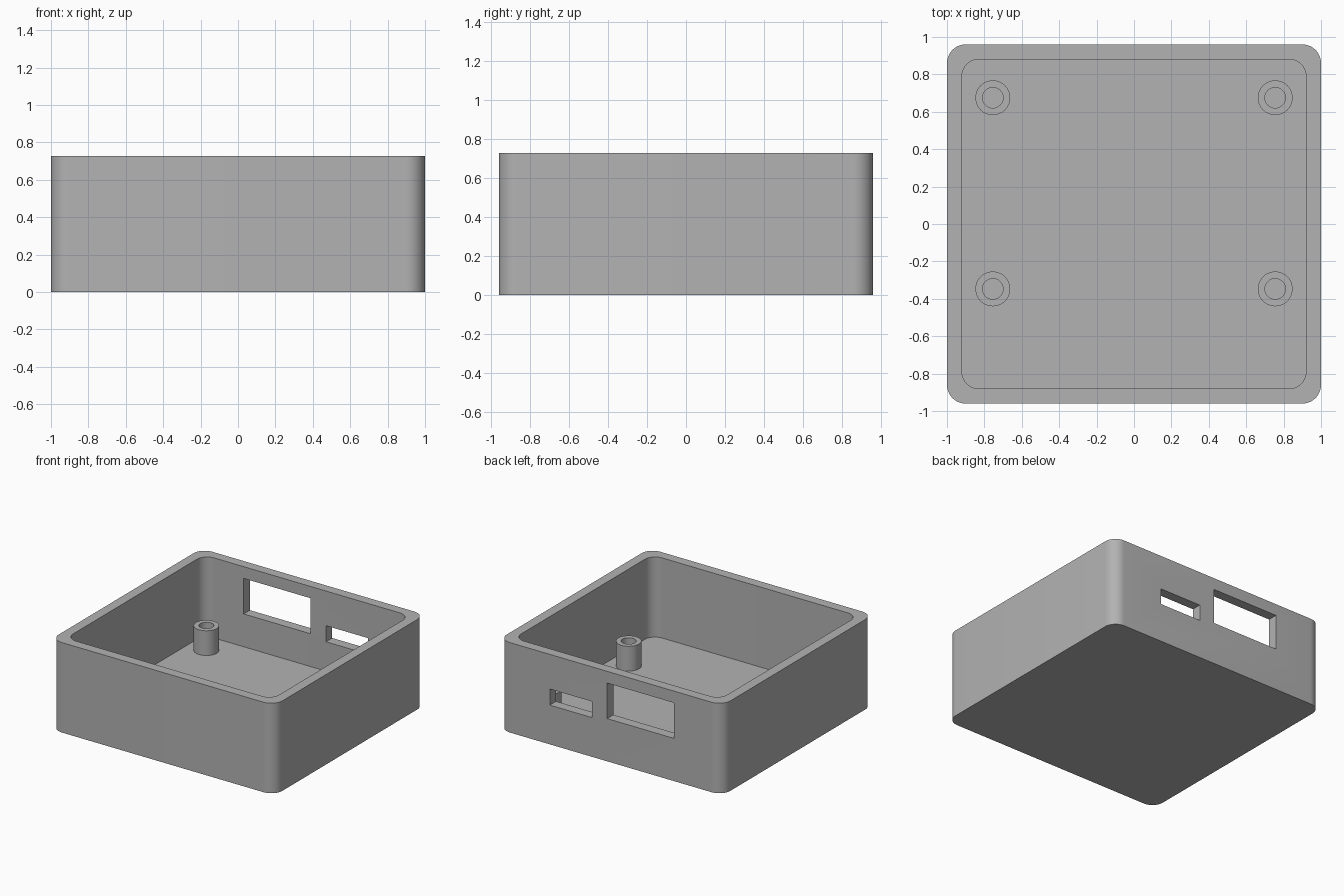
import bpy
import bmesh
from math import sin, cos, pi, radians

HALF_X, HALF_Y, HEIGHT = 1.0, 0.96, 0.727
WALL = 0.08          # wall and floor thickness
POST_TOP = 0.28

cube = bpy.data.objects.get("Cube")
if cube:
    bpy.data.objects.remove(cube, do_unlink=True)

grey = bpy.data.materials.new("plain_grey")
grey.use_nodes = True
colour = (0.45, 0.45, 0.45, 1)
grey.diffuse_color = colour
grey.node_tree.nodes["Principled BSDF"].inputs["Base Color"].default_value = colour


def rounded_loop(hx, hy, r, z, steps=10):
    """Points round a rectangle with rounded corners."""
    pts = []
    for k, (sx, sy) in enumerate([(1, 1), (-1, 1), (-1, -1), (1, -1)]):
        for i in range(steps + 1):
            a = (k + i / steps) * pi / 2
            pts.append((sx * (hx - r) + r * cos(a), sy * (hy - r) + r * sin(a), z))
    return pts


def circle_loop(r, z, n=48):
    return [(r * cos(2 * pi * i / n), r * sin(2 * pi * i / n), z) for i in range(n)]


def loft(name, loops, capped, location=(0, 0, 0)):
    """Skin matching loops; cap both ends, or close back to the first loop."""
    bm = bmesh.new()
    rings = [[bm.verts.new(p) for p in loop] for loop in loops]
    pairs = list(zip(rings, rings[1:]))
    if capped:
        bm.faces.new(rings[0])
        bm.faces.new(rings[-1])
    else:
        pairs.append((rings[-1], rings[0]))
    for a, b in pairs:
        for i in range(len(a)):
            j = (i + 1) % len(a)
            bm.faces.new((a[i], a[j], b[j], b[i]))
    bmesh.ops.recalc_face_normals(bm, faces=bm.faces)
    mesh = bpy.data.meshes.new(name)
    bm.to_mesh(mesh)
    bm.free()
    mesh.materials.append(grey)
    obj = bpy.data.objects.new(name, mesh)
    obj.location = location
    bpy.context.collection.objects.link(obj)
    return obj


def activate(obj):
    bpy.ops.object.select_all(action='DESELECT')
    obj.select_set(True)
    bpy.context.view_layer.objects.active = obj


def smooth(obj):
    activate(obj)
    bpy.ops.object.shade_smooth_by_angle(angle=radians(30))


def cut_opening(target, name, x0, x1, z0, z1):
    """Cut a rectangular port through the back wall."""
    bpy.ops.mesh.primitive_cube_add(size=1, location=((x0 + x1) / 2, HALF_Y - WALL / 2, (z0 + z1) / 2))
    cutter = bpy.context.object
    cutter.name = name
    cutter.scale = (x1 - x0, WALL * 2, z1 - z0)
    cutter.hide_render = True
    cutter.data.materials.append(grey)
    activate(target)
    mod = target.modifiers.new(name, 'BOOLEAN')
    mod.operation = 'DIFFERENCE'
    mod.solver = 'EXACT'
    mod.object = cutter
    bpy.ops.object.modifier_apply(modifier=mod.name)
    bpy.data.objects.remove(cutter, do_unlink=True)


# Open tray: outside wall, rim, inside wall and floor
inner = (HALF_X - WALL, HALF_Y - WALL, 0.09)
outer = (HALF_X, HALF_Y, 0.1)
tray = loft("case_tray", [
    rounded_loop(*outer, 0),
    rounded_loop(*outer, HEIGHT),
    rounded_loop(*inner, HEIGHT),
    rounded_loop(*inner, WALL),
], capped=True)

# Two ports in the back wall
cut_opening(tray, "large_port_cutter", -0.565, 0.033, 0.345, 0.632)
cut_opening(tray, "small_port_cutter", 0.17, 0.545, 0.317, 0.447)
smooth(tray)

# Four hollow mounting posts, set slightly into the floor
for side, x in (("right", -0.755), ("left", 0.755)):
    for end, y in (("back", 0.675), ("front", -0.347)):
        base = WALL - 0.01
        post = loft(f"{end}_{side}_post", [
            circle_loop(0.093, base),
            circle_loop(0.093, POST_TOP),
            circle_loop(0.055, POST_TOP),
            circle_loop(0.055, base),
        ], capped=False, location=(x, y, 0))
        smooth(post)
